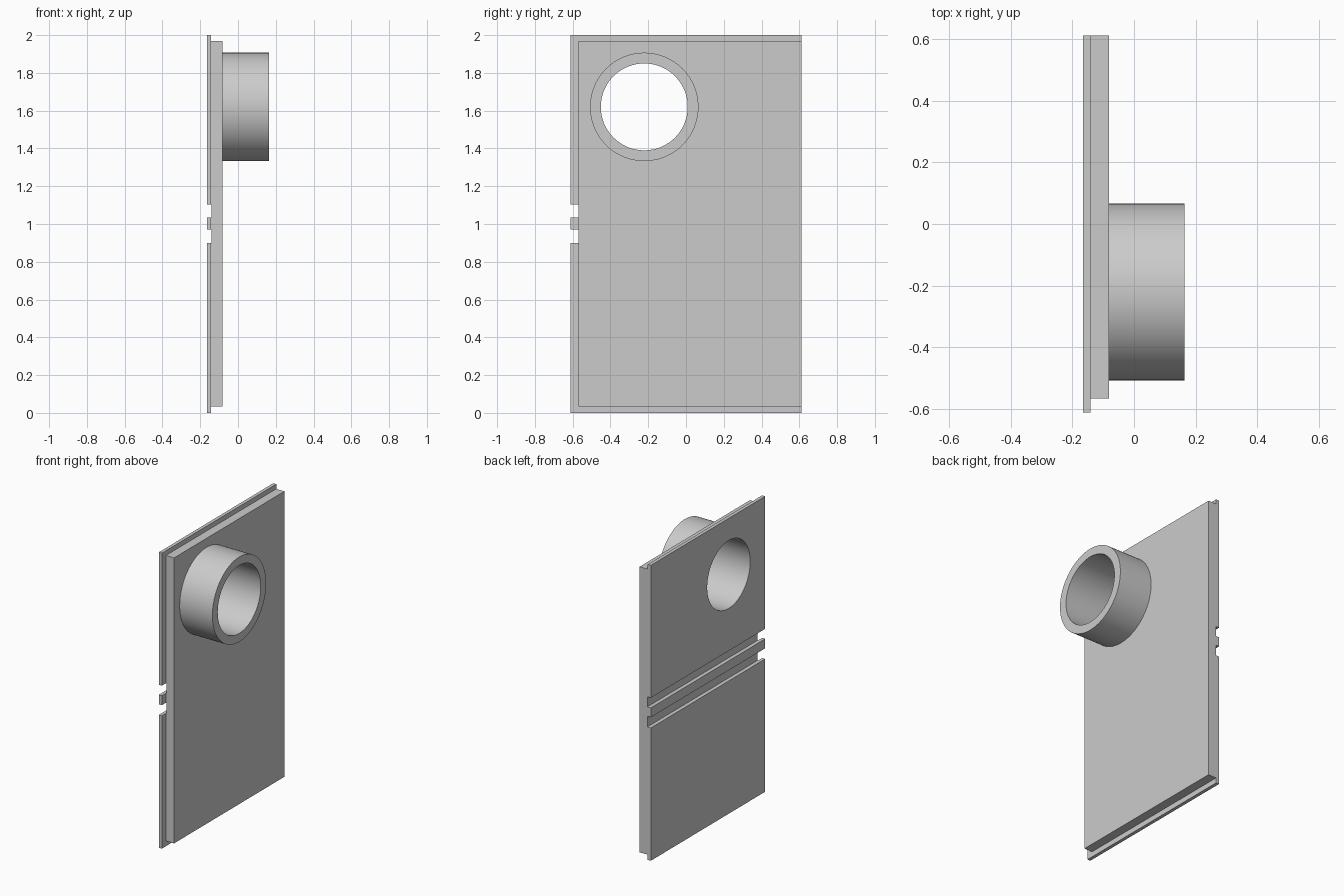
import bpy
import math

if "Cube" in bpy.data.objects:
    bpy.data.objects.remove(bpy.data.objects["Cube"])

grey = bpy.data.materials.new("plain grey")
grey.use_nodes = True
GREY = (0.6, 0.6, 0.6, 1)
grey.diffuse_color = GREY
grey.node_tree.nodes["Principled BSDF"].inputs["Base Color"].default_value = GREY


def box(name, x, y, z):
    """Box spanning the given (low, high) ranges."""
    spans = (x, y, z)
    bpy.ops.mesh.primitive_cube_add(size=1, location=[(a + b) / 2 for a, b in spans])
    ob = bpy.context.object
    ob.name = name
    ob.scale = [b - a for a, b in spans]
    bpy.ops.object.transform_apply(location=True, rotation=False, scale=True)
    ob.data.materials.append(grey)
    return ob


def pipe(name, radius, x):
    """Solid cylinder along x, centred on the port."""
    bpy.ops.mesh.primitive_cylinder_add(
        vertices=96, radius=radius, depth=x[1] - x[0],
        location=(sum(x) / 2, PORT_Y, PORT_Z), rotation=(0, math.pi / 2, 0))
    ob = bpy.context.object
    ob.name = name
    bpy.ops.object.transform_apply(location=True, rotation=True, scale=True)
    ob.data.materials.append(grey)
    return ob


def combine(target, tool, operation):
    mod = target.modifiers.new(operation.lower(), "BOOLEAN")
    mod.operation = operation
    mod.solver = "EXACT"
    mod.object = tool
    bpy.context.view_layer.objects.active = target
    bpy.ops.object.modifier_apply(modifier=mod.name)
    bpy.data.objects.remove(tool)


PORT_Y, PORT_Z = -0.221, 1.62
BACK, LIP, FACE, END = -0.165, -0.142, -0.081, 0.164
HALF = 0.612

# Thick panel with a thin lip on three edges
panel = box("panel", (BACK, FACE), (-0.568, HALF), (0.035, 1.968))
combine(panel, box("lip", (BACK, LIP), (-HALF, HALF), (0, 2)), "UNION")

# Round port standing out of the face
combine(panel, pipe("port", 0.287, (LIP, END)), "UNION")
combine(panel, pipe("bore", 0.23, (-0.5, 0.5)), "DIFFERENCE")

# Two parallel grooves across the back
for low, high in ((0.899, 0.971), (1.035, 1.103)):
    combine(panel, box("groove", (-0.3, -0.139), (-1, 1), (low, high)), "DIFFERENCE")

bpy.ops.object.select_all(action="DESELECT")
panel.select_set(True)
bpy.context.view_layer.objects.active = panel
bpy.ops.object.shade_smooth_by_angle(angle=math.radians(30))
